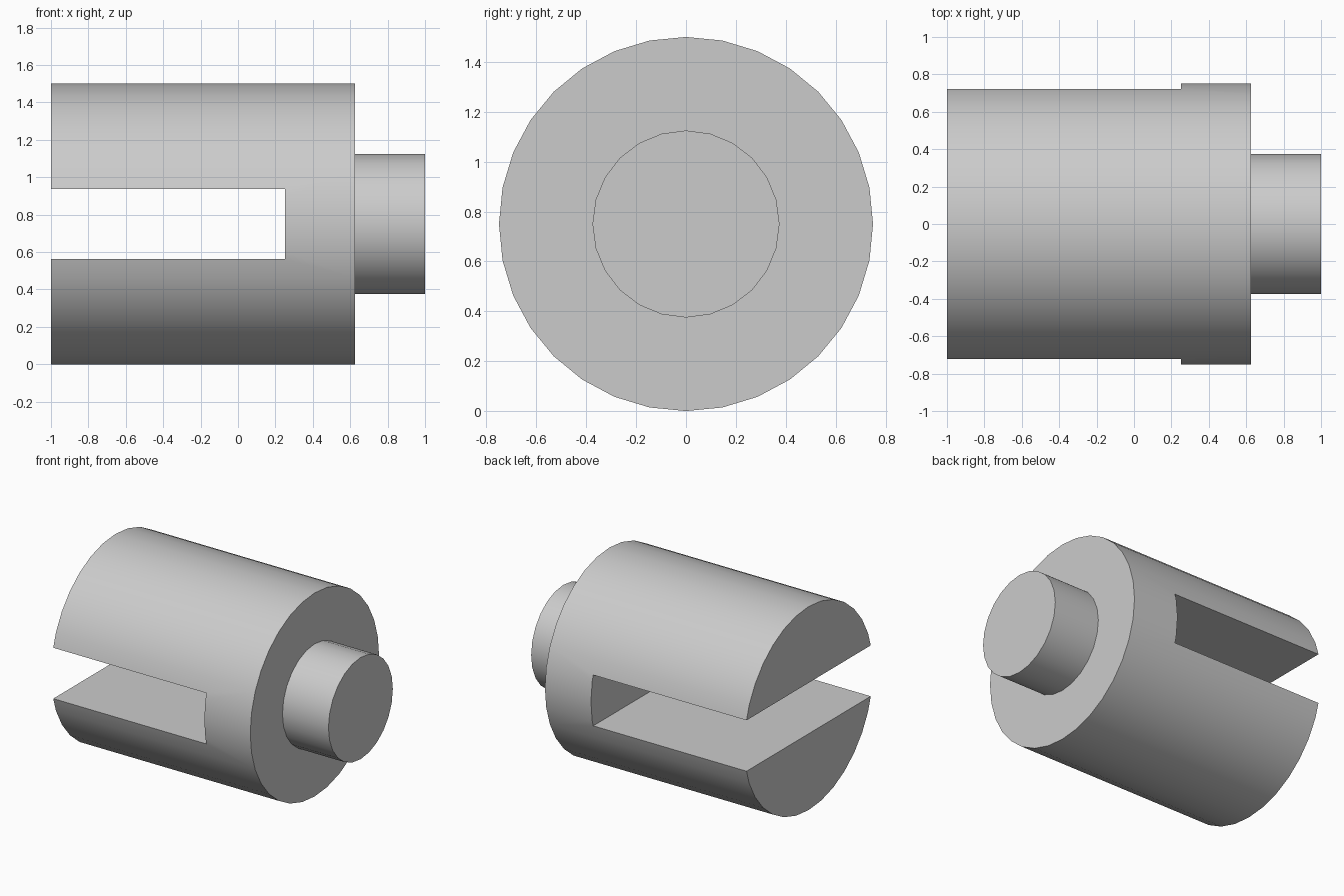
import bpy
import math

cube = bpy.data.objects.get("Cube")
if cube:
    bpy.data.objects.remove(cube, do_unlink=True)

AXIS_Z = 0.75
SLOT_END = 0.25

# Single plain grey
grey = bpy.data.materials.new("light_grey")
grey.use_nodes = True
color = (0.6, 0.6, 0.6, 1)
grey.diffuse_color = color
grey.node_tree.nodes["Principled BSDF"].inputs["Base Color"].default_value = color


def rod(name, x0, x1, radius, sides):
    """Cylinder lying along x on the common axis."""
    bpy.ops.mesh.primitive_cylinder_add(
        vertices=sides, radius=radius, depth=x1 - x0,
        location=((x0 + x1) / 2, 0, AXIS_Z), rotation=(0, math.pi / 2, 0))
    obj = bpy.context.object
    obj.name = name
    bpy.ops.object.transform_apply(location=True, rotation=True, scale=True)
    obj.data.materials.append(grey)
    return obj


def smooth(obj):
    bpy.ops.object.select_all(action="DESELECT")
    obj.select_set(True)
    bpy.context.view_layer.objects.active = obj
    bpy.ops.object.shade_smooth_by_angle(angle=math.radians(30))


# Main body
body = rod("slotted_body", -1, 0.625, 0.75, 32)

# Slot running through the body from its open end
bpy.ops.mesh.primitive_cube_add(size=1, location=(SLOT_END - 1, 0, AXIS_Z))
cutter = bpy.context.object
cutter.name = "slot_cutter"
cutter.scale = (2, 2, 0.375)
cutter.hide_render = True
cutter.data.materials.append(grey)
bpy.ops.object.transform_apply(location=True, rotation=True, scale=True)

bpy.context.view_layer.objects.active = body
cut = body.modifiers.new("slot", "BOOLEAN")
cut.operation = "DIFFERENCE"
cut.solver = "EXACT"
cut.object = cutter
bpy.ops.object.modifier_apply(modifier=cut.name)
bpy.data.objects.remove(cutter, do_unlink=True)
smooth(body)

# Pin on the closed end
pin = rod("end_pin", 0.625, 1, 0.375, 24)
smooth(pin)
